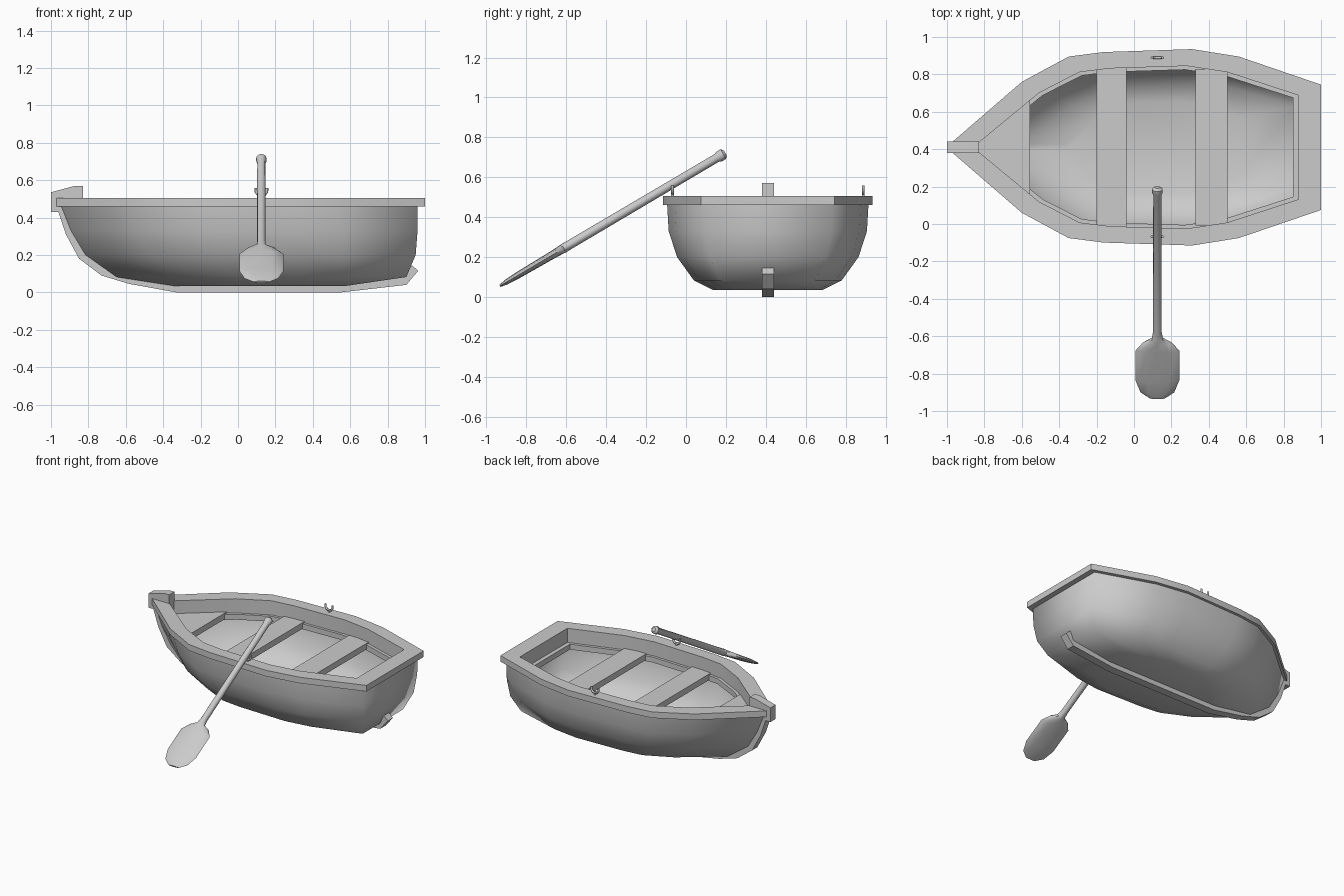
import bpy, bmesh
from math import sin, cos, pi, radians
from mathutils import Vector

if "Cube" in bpy.data.objects:
    bpy.data.objects.remove(bpy.data.objects["Cube"])

CY = 0.41            # boat centre line
OAR_X = 0.125

# Half plan outline: fraction of length from bow, fraction of half width
PLAN = [(0, .057), (.188, .667), (.315, .924), (.41, .97), (.65, 1), (.777, .924), (1, .638)]


def finish(name, bm, angle=30):
    bmesh.ops.recalc_face_normals(bm, faces=bm.faces)
    me = bpy.data.meshes.new(name)
    bm.to_mesh(me)
    bm.free()
    me.shade_smooth()
    me.set_sharp_from_angle(angle=radians(angle))
    ob = bpy.data.objects.new(name, me)
    bpy.context.collection.objects.link(ob)
    return ob


def loft(name, rings, closed=False, angle=30):
    """Bridge equal-length rings; cap the ends or close the loop."""
    bm = bmesh.new()
    vs = [[bm.verts.new(p) for p in r] for r in rings]
    n = len(vs[0])
    pairs = list(zip(vs, vs[1:])) + ([(vs[-1], vs[0])] if closed else [])
    for a, b in pairs:
        for i in range(n):
            j = (i + 1) % n
            bm.faces.new((a[i], a[j], b[j], b[i]))
    if not closed:
        bm.faces.new(vs[0])
        bm.faces.new(vs[-1])
    return finish(name, bm, angle)


def waterline(z, bow, stern, half):
    side = [(bow + t * (stern - bow), w * half) for t, w in PLAN]
    return [(x, CY + y, z) for x, y in side] + [(x, CY - y, z) for x, y in reversed(side)]


def plate(name, pts, z0, z1):
    """Horizontal slab from a plan outline."""
    return loft(name, [[(x, CY + y, z) for x, y in pts] for z in (z0, z1)])


def strip(name, pts, half):
    """Side profile extruded across the centre line."""
    return loft(name, [[(x, y, z) for x, z in pts] for y in (CY - half, CY + half)])


# Hull shell: outside from bottom to top, then inside down to the floor
loft("hull", [waterline(*l) for l in [
    (.035, -.36, .58, .275), (.082, -.66, .90, .37), (.2, -.82, .95, .455),
    (.33, -.895, .96, .497), (.47, -.95, .96, .505),
    (.47, -.89, .93, .475), (.36, -.86, .92, .465), (.2, -.77, .91, .42),
    (.105, -.6, .86, .34), (.07, -.36, .56, .25)]], angle=85)

# Gunwale with the inner ledge that carries the seats
loft("gunwale", [waterline(*l) for l in [
    (.46, -.97, 1, .525), (.505, -.97, 1, .525), (.505, -.83, .88, .435),
    (.40, -.83, .88, .435), (.40, -.80, .85, .415), (.36, -.80, .85, .415),
    (.36, -.86, .93, .475), (.46, -.9, .93, .48)]], closed=True)

# Bow deck and seats
plate("bow_deck", [(-.86, -.03), (-.555, -.27), (-.555, .27), (-.86, .03)], .365, .41)
for name, x0, x1, h in (("front_seat", -.2, -.04, .428), ("rear_seat", .33, .5, .418)):
    plate(name, [(x0, -h), (x1, -h), (x1, h), (x0, h)], .365, .41)

# Stem head and keel
strip("stem_head", [(-1, .43), (-1, .535), (-.87, .57), (-.83, .57), (-.83, .45), (-.93, .43)], .03)
strip("keel", [(-.97, .46), (-.92, .31), (-.85, .18), (-.73, .09), (-.58, .045), (-.33, 0),
               (.55, 0), (.9, .04), (.963, .115), (.93, .145), (.87, .085), (.54, .045),
               (-.33, .045), (-.56, .085), (-.69, .125), (-.8, .21), (-.88, .34), (-.93, .46)], .03)

# Oar: distance along shaft, half width, half thickness
top = Vector((OAR_X, .197, .722))
axis = Vector((0, -.861, -.508))
up = Vector((0, -.508, .861))
side = Vector((1, 0, 0))
sections = [(0, .014, .014), (.012, .028, .028), (.035, .028, .028), (.05, .022, .022),
            (.90, .023, .023), (.94, .03, .024), (.965, .078, .022), (1.015, .117, .02),
            (1.2, .117, .017), (1.275, .09, .013), (1.312, .04, .006)]
loft("oar", [[top + axis * s + side * w * cos(a) + up * t * sin(a)
              for a in [2 * pi * k / 12 for k in range(12)]]
             for s, w, t in sections], angle=40)

# Oarlocks: bent U and a short post on each side
for name, s in (("near_oarlock", -1), ("far_oarlock", 1)):
    cu = bpy.data.curves.new(name, 'CURVE')
    cu.dimensions = '3D'
    cu.bevel_depth = .008
    cu.bevel_resolution = 1
    cu.use_fill_caps = True
    for path in ([(-.029, .558), (-.029, .538), (-.016, .52), (.016, .52), (.029, .538), (.029, .558)],
                 [(0, .49), (0, .52)]):
        sp = cu.splines.new('POLY')
        sp.points.add(len(path) - 1)
        for p, (x, z) in zip(sp.points, path):
            p.co = (OAR_X + x, CY + s * .478, z, 1)
    bpy.context.collection.objects.link(bpy.data.objects.new(name, cu))
